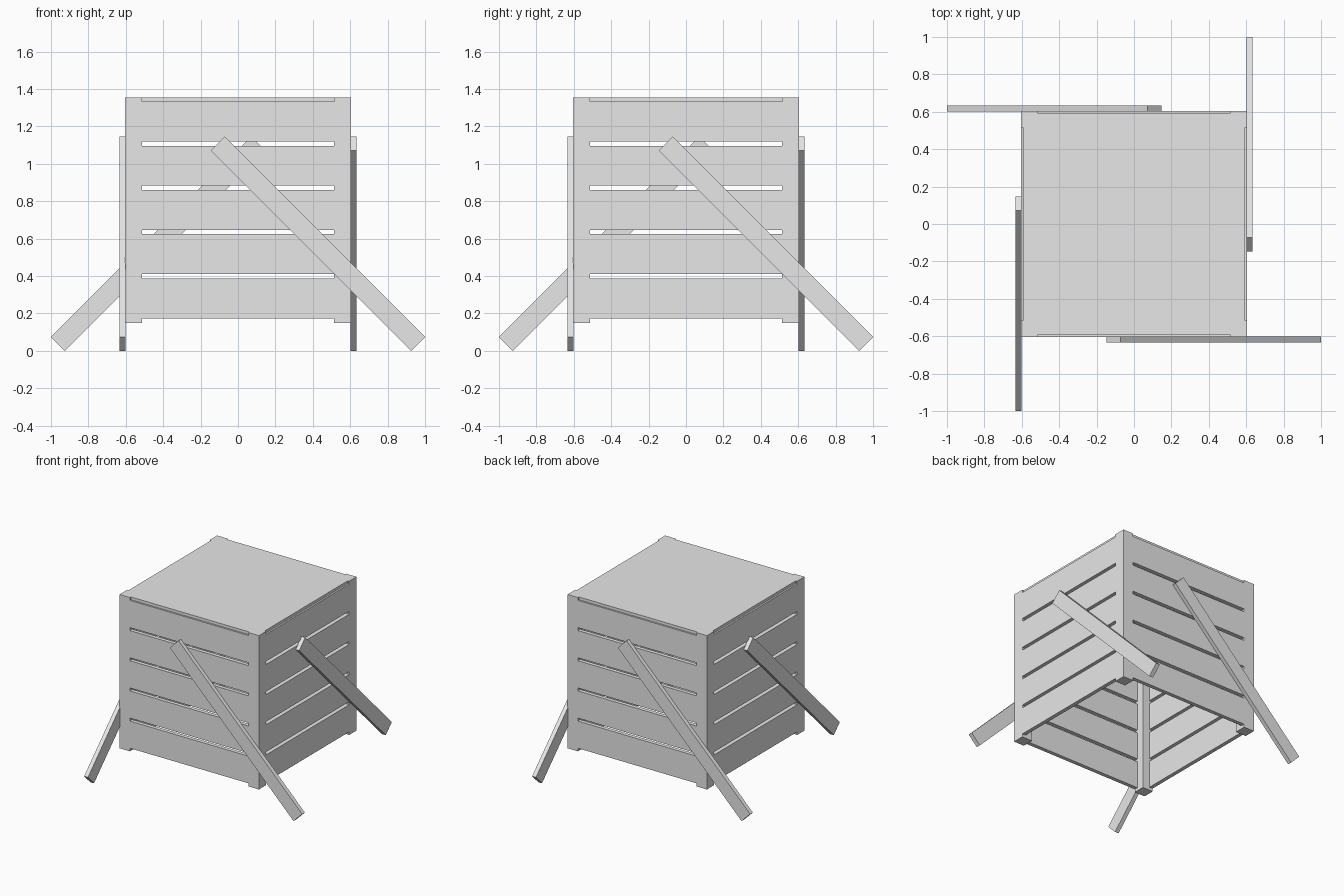
import bpy
import bmesh
from math import pi
from mathutils import Matrix, Vector

cube = bpy.data.objects.get("Cube")
if cube:
    bpy.data.objects.remove(cube, do_unlink=True)

HALF = 0.604       # outer half width of the box
INNER = 0.514      # inner edge of the corner posts
FLOOR, TOP = 0.15, 1.355
SLAT_TOP = 1.333

grey = bpy.data.materials.new("light_grey")
grey.use_nodes = True
colour = (0.8, 0.8, 0.8, 1)
grey.diffuse_color = colour
grey.node_tree.nodes["Principled BSDF"].inputs["Base Color"].default_value = colour


def finish(name, bm):
    bmesh.ops.recalc_face_normals(bm, faces=bm.faces)
    mesh = bpy.data.meshes.new(name)
    bm.to_mesh(mesh)
    bm.free()
    mesh.materials.append(grey)
    obj = bpy.data.objects.new(name, mesh)
    bpy.context.collection.objects.link(obj)
    return obj


def box(name, low, high, turn=None):
    """Box between two corners, then moved by an optional matrix."""
    low, high = Vector(low), Vector(high)
    bm = bmesh.new()
    bmesh.ops.create_cube(bm, size=1)
    bmesh.ops.scale(bm, vec=high - low, verts=bm.verts)
    bmesh.ops.translate(bm, vec=(low + high) / 2, verts=bm.verts)
    if turn:
        bm.transform(turn)
    return finish(name, bm)


for side, label in enumerate(("front", "left", "back", "right")):
    turn = Matrix.Rotation(side * pi / 2, 4, "Z")

    # Corner post
    box(f"{label}_post", (INNER, -HALF, FLOOR), (HALF, -INNER, TOP), turn)

    # Five wall slats set flush between the posts
    for i in range(5):
        z = 0.174 + i * 0.2363
        box(f"{label}_slat_{i + 1}", (-INNER, -HALF, z),
            (INNER, -HALF + 0.03, z + 0.213), turn)

    # Diagonal leg board fixed to the outside of the wall
    lean = Matrix.Translation((0.4265, -0.617, 0.5725)) @ Matrix.Rotation(pi / 4, 4, "Y")
    box(f"{label}_leg", (-0.758, -0.0165, -0.053), (0.758, 0.0165, 0.053), turn @ lean)

# Lid, notched around the four posts and slightly recessed from the walls
LID = 0.592
corner = [(INNER, -LID), (INNER, -INNER), (LID, -INNER)]
bm = bmesh.new()
outline = []
for side in range(4):
    spin = Matrix.Rotation(side * pi / 2, 4, "Z")
    outline += [bm.verts.new(spin @ Vector((x, y, SLAT_TOP))) for x, y in corner]
base = bm.faces.new(outline)
result = bmesh.ops.extrude_face_region(bm, geom=[base], use_keep_orig=True)
raised = [v for v in result["geom"] if isinstance(v, bmesh.types.BMVert)]
bmesh.ops.translate(bm, vec=(0, 0, TOP - SLAT_TOP), verts=raised)
finish("lid", bm)
